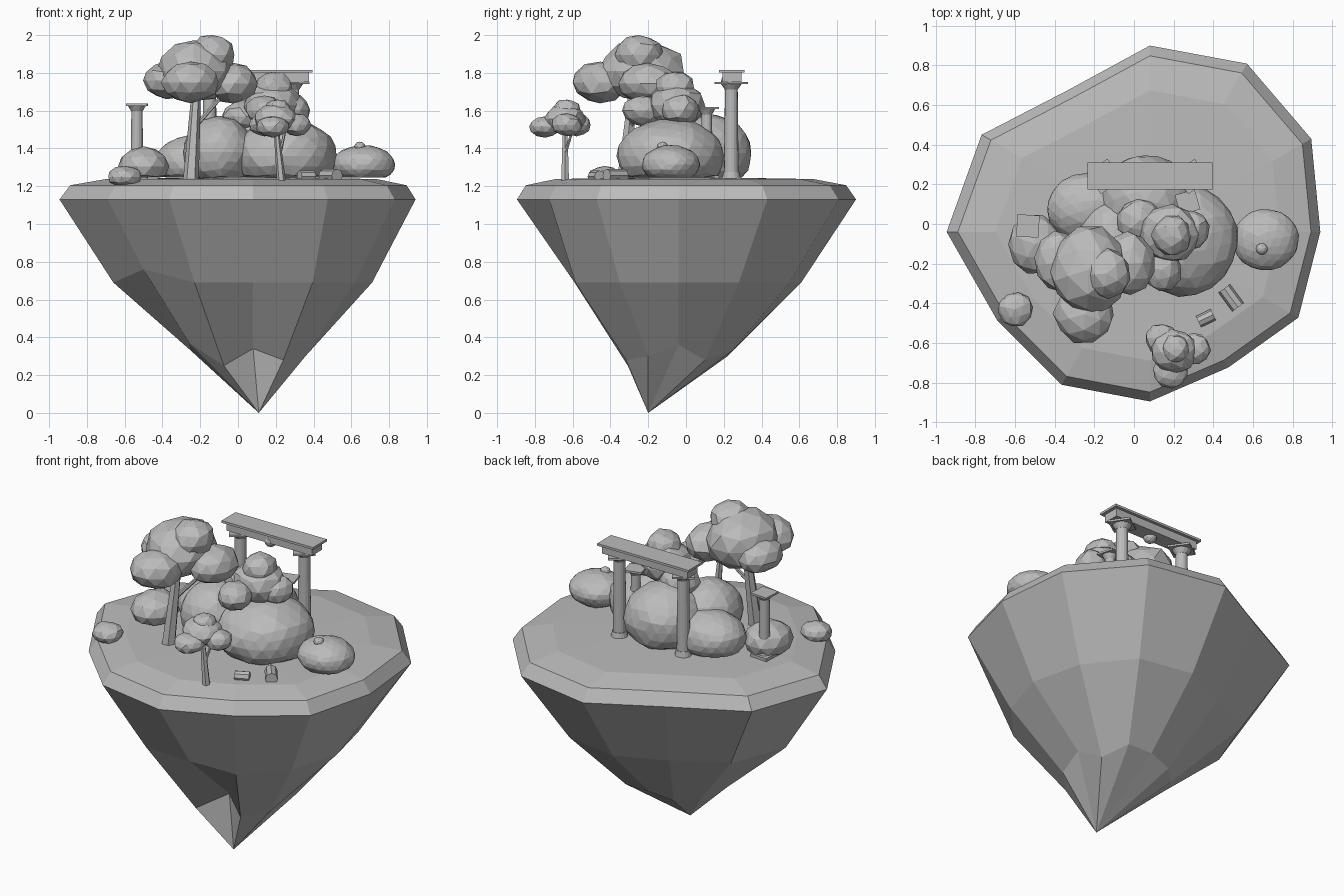
import bpy, bmesh, math, random
from mathutils import Vector, Matrix

if "Cube" in bpy.data.objects:
    bpy.data.objects.remove(bpy.data.objects["Cube"])

random.seed(4)
STONE = bpy.data.materials.new("plain_grey")
STONE.diffuse_color = (0.5, 0.5, 0.5, 1)
STONE.use_nodes = True
STONE.node_tree.nodes["Principled BSDF"].inputs["Base Color"].default_value = STONE.diffuse_color


def finish(name, bm):
    bmesh.ops.recalc_face_normals(bm, faces=bm.faces[:])
    me = bpy.data.meshes.new(name)
    bm.to_mesh(me)
    bm.free()
    me.materials.append(STONE)
    ob = bpy.data.objects.new(name, me)
    bpy.context.collection.objects.link(ob)
    return ob


def add_blob(bm, c, r, sub=2, jitter=0.03, floor=-1):
    # faceted ellipsoid, slightly irregular, optionally flattened at the bottom
    r = (r, r, r) if isinstance(r, (int, float)) else r
    res = bmesh.ops.create_icosphere(bm, subdivisions=sub, radius=1)
    turn = Matrix.Rotation(random.uniform(0, 6.28), 3, 'Z')
    for v in res['verts']:
        p = turn @ v.co * (1 + random.uniform(-jitter, jitter))
        v.co = Vector([p[i] * r[i] + c[i] for i in range(3)])
        v.co.z = max(v.co.z, floor)


def blobs(name, items, sub=2, jitter=0.06, floor=-1):
    bm = bmesh.new()
    for c, r in items:
        add_blob(bm, c, r, sub, jitter, floor)
    return finish(name, bm)


def add_limb(bm, a, b, r1, r2, sides=6):
    # tapered cylinder between two points
    a, b = Vector(a), Vector(b)
    d = b - a
    m = Matrix.Translation((a + b) / 2) @ d.to_track_quat('Z', 'Y').to_matrix().to_4x4()
    bmesh.ops.create_cone(bm, cap_ends=True, segments=sides, radius1=r1, radius2=r2,
                          depth=d.length, matrix=m)


def limbs(name, items, sides=6):
    bm = bmesh.new()
    for it in items:
        add_limb(bm, *it, sides=sides)
    return finish(name, bm)


def add_box(bm, c, size, rot=0):
    m = Matrix.Translation(c) @ Matrix.Rotation(rot, 4, 'Z') @ Matrix.Diagonal((*size, 1))
    bmesh.ops.create_cube(bm, size=1, matrix=m)


# floating island: twelve-sided rings around one axis, ending in an off-centre tip
CX, CY = 0.08, -0.04
RIM = [.86, .94, .98, .94, .826, .98, 1.025, .89, .89, .855, .79, .865]
MID = [.63, .64, .68, .65, .60, .70, .74, .67, .62, .55, .63, .62]
LOW = [.30, .28, .33, .29, .30, .30, .33, .39, .31, .16, .32, .32]
LOWZ = [.36, .28, .33, .33, .30, .30, .33, .37, .25, .34, .28, .30]


def island():
    bm = bmesh.new()

    def ring(radii, zs):
        return [bm.verts.new((CX + r * math.cos(i * math.pi / 6),
                              CY + r * math.sin(i * math.pi / 6), z))
                for i, (r, z) in enumerate(zip(radii, zs))]
    midz = [.69] * 12
    midz[7] = .76
    rings = [ring(LOW, LOWZ), ring(MID, midz), ring(RIM, [1.13] * 12),
             ring([r * .945 for r in RIM], [1.205] * 12),
             ring([r * .76 for r in RIM], [1.238] * 12)]
    tip = bm.verts.new((.11, -.20, 0))
    top = bm.verts.new((CX, CY, 1.25))
    for i in range(12):
        j = (i + 1) % 12
        bm.faces.new((tip, rings[0][j], rings[0][i]))
        for a, b in zip(rings, rings[1:]):
            bm.faces.new((a[i], a[j], b[j], b[i]))
        bm.faces.new((rings[-1][i], rings[-1][j], top))
    finish("island", bm)


island()

# bushes
for name, c, r, sub in [
        ("bush_right", (.25, -.08, 1.36), (.275, .285, .20), 3),
        ("bush_back", (.06, .12, 1.375), (.235, .23, .205), 3),
        ("bush_left", (-.22, .08, 1.33), (.22, .18, .14), 3),
        ("bush_middle", (-.10, -.08, 1.38), (.19, .21, .19), 3),
        ("bush_far_left", (-.50, -.10, 1.305), (.135, .155, .105), 2),
        ("bush_far_right", (.665, -.08, 1.315), (.167, .155, .102), 3)]:
    blobs(name, [(c, r)], sub, 0.02, 1.245)
blobs("bush_bud", [((.645, -.125, 1.41), (.03, .03, .026))], 2, 0)

# large tree
limbs("large_tree_trunk", [((-.25, -.33, 1.22), (-.22, -.28, 1.72), .042, .024),
                           ((-.225, -.29, 1.52), (-.10, -.24, 1.66), .014, .010)])
blobs("large_tree_leaves", [((-.23, -.23, 1.81), (.20, .23, .165)),
                            ((-.135, -.25, 1.895), (.115, .13, .11)),
                            ((-.25, -.455, 1.75), (.155, .15, .11)),
                            ((-.38, -.19, 1.76), (.12, .15, .10)),
                            ((-.025, -.20, 1.745), (.13, .16, .108))])

# middle tree
limbs("middle_tree_trunk", [((.18, -.05, 1.22), (.18, -.05, 1.62), .03, .02)])
blobs("middle_tree_leaves", [((.18, -.05, 1.63), (.155, .15, .125)),
                             ((.19, -.06, 1.725), (.10, .105, .085)),
                             ((.285, -.03, 1.605), (.095, .10, .085)),
                             ((.03, .02, 1.57), (.115, .11, .085)),
                             ((.14, -.23, 1.60), (.10, .11, .08))])

# small tree
limbs("small_tree_trunk", [((.23, -.64, 1.22), (.20, -.64, 1.53), .024, .013),
                           ((.222, -.64, 1.37), (.25, -.60, 1.50), .009, .007)])
blobs("small_tree_leaves", [((.20, -.64, 1.555), (.12, .11, .08)),
                            ((.21, -.63, 1.605), (.07, .075, .056)),
                            ((.14, -.58, 1.525), (.085, .078, .06)),
                            ((.31, -.63, 1.525), (.075, .08, .06)),
                            ((.185, -.745, 1.515), (.092, .085, .055))])


# ruined columns: square base, flared foot, tapered shaft, flared capital, square slab
def column(name, x, y, z0, z1, half, rot, slab=True):
    bm = bmesh.new()
    r = half * .6
    if slab:
        add_box(bm, (x, y, z0 + .008), (half * 2, half * 2, .02), rot)
    add_limb(bm, (x, y, z0), (x, y, z0 + .035), r * 1.3, r * 1.1, 16)
    add_limb(bm, (x, y, z0 + .03), (x, y, z1 - .035), r, r * .88, 16)
    add_limb(bm, (x, y, z1 - .04), (x, y, z1 - .012), r * .9, r * 1.4, 16)
    add_box(bm, (x, y, z1 - .006), (half * 2, half * 2, .012), rot)
    finish(name, bm)


column("arch_column_left", -.15, .24, 1.24, 1.752, .064, .6, False)
column("arch_column_right", .29, .24, 1.24, 1.752, .064, .6, False)
column("short_column_left", -.535, -.01, 1.24, 1.637, .056, -.06)
column("short_column_right", .27, .11, 1.24, 1.62, .052, .28)

# lintel across the two tall columns, with a round boss in the middle
bm = bmesh.new()
add_box(bm, (.08, .2425, 1.776), (.59, .10, .05))
add_box(bm, (.08, .2425, 1.808), (.63, .137, .014))
finish("lintel", bm)
blobs("lintel_boss", [((.07, .225, 1.755), .04)], 2, 0)

# rock and fallen column pieces
blobs("rock", [((-.60, -.43, 1.25), (.09, .088, .058))], 2, 0.06)
limbs("fallen_piece_long", [((.455, -.325, 1.256), (.525, -.42, 1.256), .036, .036)], 8)
limbs("fallen_piece_short", [((.325, -.493, 1.252), (.40, -.457, 1.252), .031, .031)], 8)
